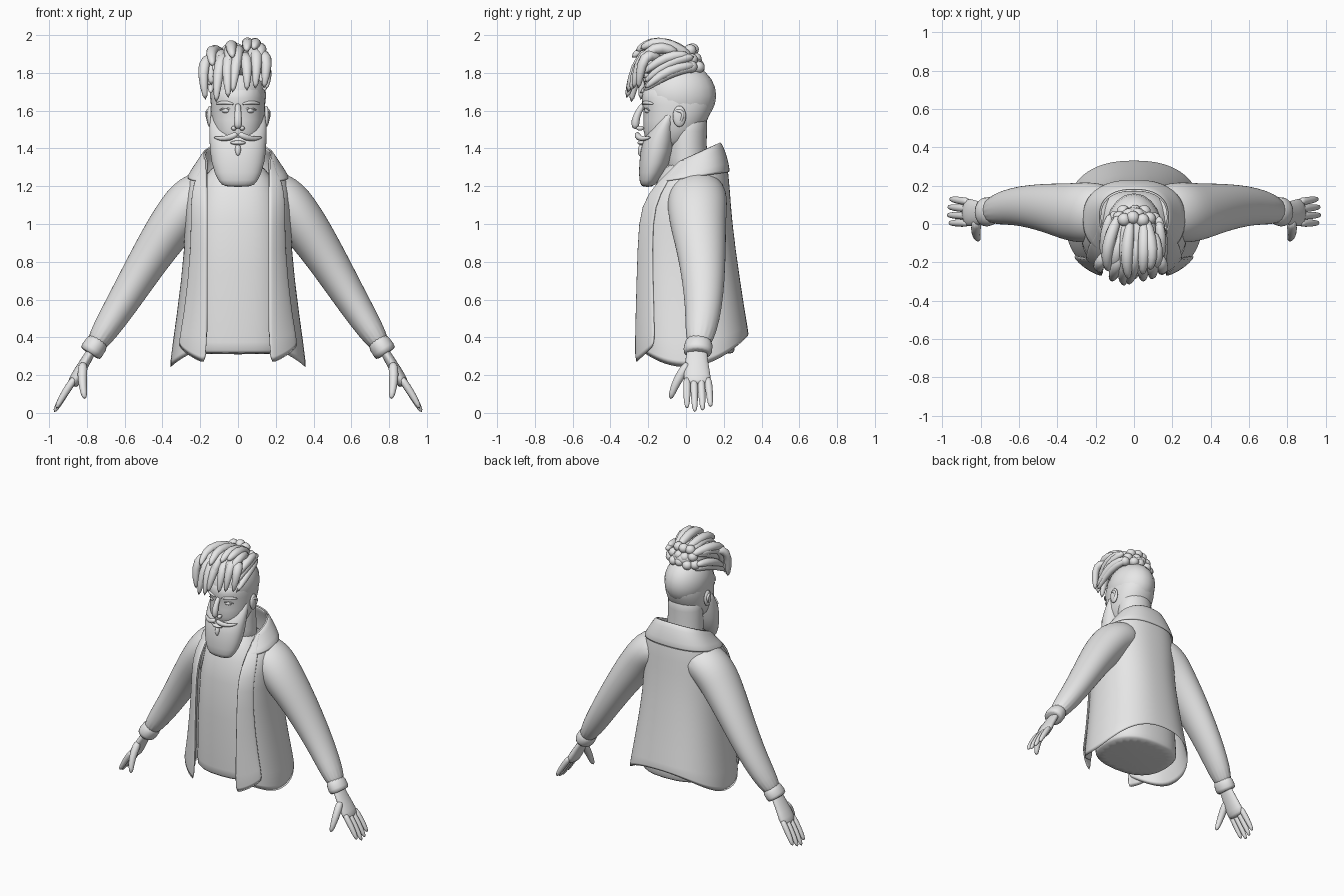
import bpy, bmesh, math, random
from mathutils import Vector, Matrix

random.seed(4)
if "Cube" in bpy.data.objects:
    bpy.data.objects.remove(bpy.data.objects["Cube"], do_unlink=True)

clay = bpy.data.materials.new("plain grey")
clay.use_nodes = True
clay.diffuse_color = (.8, .8, .8, 1)
clay.node_tree.nodes["Principled BSDF"].inputs["Base Color"].default_value = clay.diffuse_color
ACROSS, DEPTH, UP = Matrix.Identity(3)


def finish(name, bm, mirror=False, levels=1, thick=0):
    bmesh.ops.recalc_face_normals(bm, faces=bm.faces)
    for face in bm.faces:
        face.smooth = True
    mesh = bpy.data.meshes.new(name)
    bm.to_mesh(mesh)
    bm.free()
    mesh.materials.append(clay)
    ob = bpy.data.objects.new(name, mesh)
    bpy.context.collection.objects.link(ob)
    if thick:
        mod = ob.modifiers.new("Thickness", "SOLIDIFY")
        mod.thickness, mod.offset = thick, 0
    if mirror:
        ob.modifiers.new("Mirror", "MIRROR").use_mirror_merge = False
    if levels:
        mod = ob.modifiers.new("Smooth", "SUBSURF")
        mod.levels = mod.render_levels = levels


def rounded(value, power):
    return math.copysign(abs(value) ** (2 / power), value)


def skin(bm, rows, closed):
    rows = [[bm.verts.new(point) for point in row] for row in rows]
    count = len(rows[0])
    for low, high in zip(rows, rows[1:]):
        for i in range(count if closed else count - 1):
            j = (i + 1) % count
            bm.faces.new((low[i], low[j], high[j], high[i]))
    return rows


def loft(name, stations, ref, axis=None, sides=16, power=2, **options):
    """Closed tube through stations of (centre, half width along ref, half width across)."""
    centres = [Vector(station[0]) for station in stations]
    last = len(centres) - 1
    rows = []
    for i, (centre, wide, deep) in enumerate(stations):
        along = axis or (centres[min(i + 1, last)] - centres[max(i - 1, 0)]).normalized()
        u = (ref - along * ref.dot(along)).normalized()
        v = along.cross(u)
        angles = [k * math.tau / sides for k in range(sides)]
        rows.append([centres[i] + u * wide * rounded(math.cos(a), power)
                     + v * deep * rounded(math.sin(a), power) for a in angles])
    bm = bmesh.new()
    rows = skin(bm, rows, True)
    bm.faces.new(rows[0])
    bm.faces.new(rows[-1])
    finish(name, bm, **options)


def stack(name, rings, **options):
    """Level rings of (z, half width, front y, back y)."""
    loft(name, [((0, (front + back) / 2, z), wide, (back - front) / 2)
                for z, wide, front, back in rings], ACROSS, axis=UP, sides=24, **options)


def limb(name, stations, flat, **options):
    """Mirrored limb of (centre, half depth), thinner across by the flat factor."""
    loft(name, [(centre, r, r * flat) for centre, r in stations], DEPTH, mirror=True, **options)


def cord(name, start, end, bulge, radius, taper=(.7, 1, .9, .4), **options):
    """Tapered strand that arcs from start to end."""
    start, end, bulge = Vector(start), Vector(end), Vector(bulge)
    stations = []
    for i, scale in enumerate(taper):
        k = i / (len(taper) - 1)
        centre = start.lerp(end, k) + bulge * math.sin(math.pi * k)
        stations.append((centre, radius * scale, radius * scale))
    loft(name, stations, Vector((3, 1, .6)), sides=8, **options)


def ball(name, centre, size, mirror=False):
    bm = bmesh.new()
    place = Matrix.Translation(centre) @ Matrix.Diagonal((*size, 1))
    bmesh.ops.create_uvsphere(bm, u_segments=20, v_segments=12, radius=1, matrix=place)
    finish(name, bm, mirror, levels=0)


# Shirt with a flat closed bottom
stack("shirt", [(.31, .27, -.21, .25), (.32, .28, -.22, .26), (.4, .28, -.22, .26),
                (1.1, .25, -.23, .2), (1.25, .19, -.14, .17), (1.34, .1, -.1, .12)], power=2.5)

# Open jacket: rings of (z, half width, front y, back y), the first one being the hem
POWER, OPENING = 2.4, .16
RINGS = [(0, .36, -.28, .33), (.5, .32, -.28, .31), (.9, .27, -.28, .25), (1.1, .28, -.26, .23),
         (1.27, .26, -.17, .22), (1.36, .21, -.13, .2), (1.43, .17, -.1, .17)]


def opening_angle(ring):
    return math.asin((OPENING / ring[1]) ** (POWER / 2))


def shell(name, rings, end_rule, hem_rule, steps, grow, **options):
    rows = []
    for ring in rings:
        z, wide, front, back = ring
        start, end = opening_angle(ring), end_rule(ring)
        lean = max(0, 2 * z - 2.4)
        row = []
        for k in range(steps + 1):
            a = start + (end - start) * k / steps
            x = (wide + grow) * rounded(math.sin(a), POWER)
            y = (front + back) / 2 - ((back - front) / 2 + grow) * rounded(math.cos(a), POWER)
            row.append((x, y, z + lean * (y - back) if z else hem_rule(y)))
        rows.append(row)
    bm = bmesh.new()
    skin(bm, rows, False)
    finish(name, bm, thick=.014, **options)


def all_round(ring):
    return math.tau - opening_angle(ring)


def front_band(ring):
    return max(1, opening_angle(ring) + .25)


def curved_hem(y):
    return .23 + 1.6 * y * y


def slanted_hem(y):
    return .52 + y


shell("jacket", RINGS, all_round, curved_hem, 36, 0)
shell("collar", RINGS[-3:], all_round, curved_hem, 30, .01)
shell("lapel", RINGS, front_band, slanted_hem, 6, .01, mirror=True)

# Sleeves and cuffs
limb("sleeve", [((.08, .06, 1.2), .14), ((.24, .06, 1.14), .165), ((.33, .06, 1.02), .155),
                ((.45, .085, .85), .13), ((.63, .1, .55), .1), ((.78, .06, .32), .07)],
     .85, levels=2)
limb("cuff", [((.72, .075, .41), .076), ((.78, .06, .32), .08), ((.785, .06, .312), .07)], .82)

# Hands
limb("palm", [((.75, .06, .37), .055), ((.81, .055, .27), .06), ((.86, .06, .18), .078),
              ((.88, .06, .14), .065)], .45)
for i in range(4):
    y = .005 + .037 * i
    tip = .02 * abs(i - 1.3) - .005
    cord("finger", (.86, y, .19), (.975 - tip / 2, y + .005 * i, tip), (.005, 0, 0), .022,
         (1, 1, .9, .55), mirror=True)
cord("thumb", (.82, .02, .27), (.81, -.085, .07), (.01, -.015, 0), .029, (1, 1, .8, .5), mirror=True)

# Neck and head
stack("neck", [(1.2, .14, -.1, .13), (1.35, .125, -.1, .11), (1.5, .125, -.1, .11), (1.6, .12, -.1, .12)])
stack("face", [(1.38, .09, -.2, 0), (1.5, .14, -.235, .09), (1.6, .146, -.22, .14),
               (1.66, .146, -.245, .15), (1.76, .13, -.22, .12)], power=2.2)
ball("cranium", (0, -.035, 1.68), (.149, .195, .175))
ball("ear", (.15, -.035, 1.57), (.016, .035, .056), True)
cord("ear_rim", (.155, -.06, 1.6), (.155, -.04, 1.52), (.01, .04, .03), .012, mirror=True)

# Face details
cord("nose", (0, -.22, 1.64), (0, -.268, 1.5), (0, -.02, 0), .026, (.7, .7, 1, .8))
ball("nostril", (.022, -.243, 1.507), (.014, .02, .013), True)
ball("eye", (.06, -.195, 1.6), (.026, .025, .016), True)
cord("eyelid", (.03, -.215, 1.6), (.1, -.19, 1.6), (0, -.014, .016), .008, mirror=True)
cord("brow", (.02, -.228, 1.634), (.12, -.17, 1.635), (0, -.02, .01), .014, mirror=True)

# Beard, moustache and lip
stack("beard", [(1.195, .07, -.23, -.18), (1.22, .105, -.25, -.15), (1.32, .145, -.25, -.08),
                (1.45, .154, -.235, -.05), (1.53, .152, -.17, -.05), (1.62, .146, -.1, -.05)], power=2.2)
cord("moustache", (0, -.26, 1.48), (.13, -.185, 1.46), (0, -.02, -.02), .021, (.8, 1, .8, .2), mirror=True)
ball("lower_lip", (0, -.235, 1.43), (.04, .022, .012))
cord("chin_tuft", (0, -.235, 1.42), (0, -.245, 1.36), (0, 0, 0), .018)


def jitter(point, amount=.018):
    return Vector(point) + Vector(random.uniform(-amount, amount) for _ in range(3))


# Hair locks in three layers, each higher and further back, longest on one side
ball("hair_base", (0, -.08, 1.85), (.125, .17, .08))
for layer in range(3):
    count = 7 - layer
    spread = .14 - .02 * layer
    for i in range(count):
        x = spread * (2 * i / (count - 1) - 1)
        root = (x * .7, .08 * layer - .12, 1.88 + .01 * layer)
        tip = (x - .015, .02 * layer - .315 + 4 * x * x, 1.68 + .1 * layer + x / 3)
        sway = x / 4 + random.uniform(-.02, .02)
        cord("hair_lock", jitter(root), jitter(tip), (sway, -.03, .1 - .02 * layer), .037)

# Locks swept forward along each side
for side in (-1, 1):
    for i in range(4):
        rise = .03 * i
        cord("side_lock", jitter((side * .11, .06 - rise / 2, 1.82 + rise)),
             jitter((side * .135, -.24, 1.7 + rise)), (side * .02, 0, .04), .032)

# Gathered knots at the back of the crown
for row in range(3):
    count = 5 - row
    for i in range(count):
        x = .05 * (i - (count - 1) / 2)
        spot = (x, .07 - 4 * x * x - .02 * row, 1.83 + .045 * row)
        ball("hair_knot", jitter(spot, .006), (.034, .034, .032))
